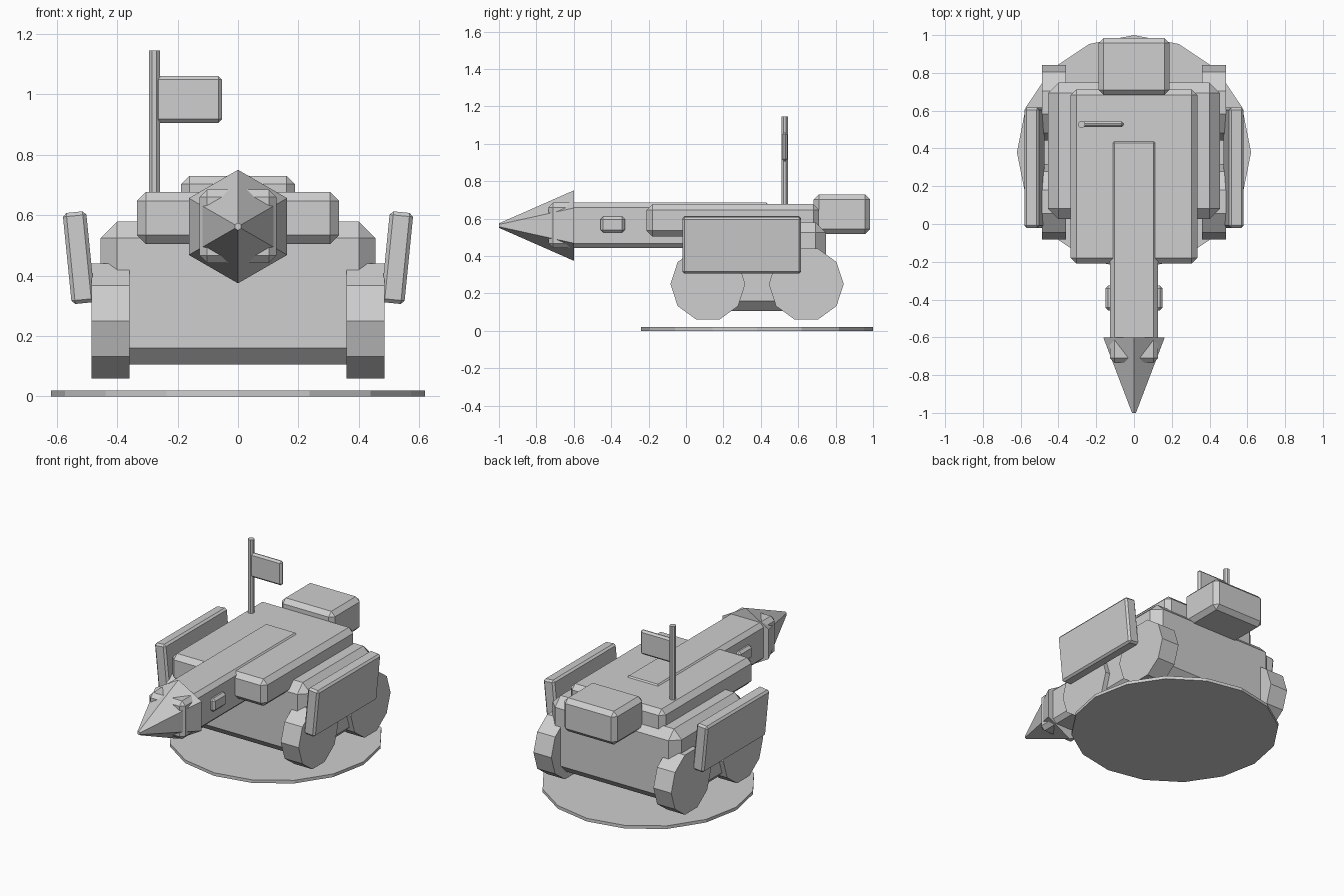
import bpy
from math import pi, radians
from mathutils import Vector

default = bpy.data.objects.get("Cube")
if default:
    bpy.data.objects.remove(default, do_unlink=True)

grey = bpy.data.materials.new("light_grey")
grey.use_nodes = True
colour = (0.62, 0.62, 0.62, 1)
grey.diffuse_color = colour
grey.node_tree.nodes["Principled BSDF"].inputs["Base Color"].default_value = colour


def finish(name):
    obj = bpy.context.object
    obj.name = obj.data.name = name
    obj.data.materials.append(grey)
    return obj


def box(name, low, high, bevel, tilt=0):
    """Chamfered box between two corners, tilted about y."""
    low, high = Vector(low), Vector(high)
    bpy.ops.mesh.primitive_cube_add(size=1, location=(low + high) / 2)
    obj = finish(name)
    size = high - low
    for v in obj.data.vertices:
        v.co = v.co * size
    obj.rotation_euler.y = tilt
    mod = obj.modifiers.new("Chamfer", 'BEVEL')
    mod.width = bevel
    mod.segments = 1
    return obj


def cylinder(name, sides, radius, depth, location, rotation=(0, 0, 0)):
    bpy.ops.mesh.primitive_cylinder_add(vertices=sides, radius=radius, depth=depth,
                                        location=location, rotation=rotation)
    return finish(name)


# Ground disc
cylinder("base_disc", 16, 0.62, 0.02, (0, 0.38, 0.01))

# Hull, upper deck and rear box
box("hull", (-0.455, 0.026, 0.105), (0.455, 0.748, 0.58), 0.055)
box("upper_deck", (-0.335, -0.21, 0.505), (0.335, 0.712, 0.677), 0.03)
box("rear_box", (-0.188, 0.683, 0.517), (0.188, 0.985, 0.73), 0.027)

# Boom with its cross block and drill
box("boom", (-0.127, -0.735, 0.442), (0.127, 0.455, 0.685), 0.025)
box("boom_cross_block", (-0.152, -0.458, 0.525), (0.152, -0.326, 0.61), 0.015)
bpy.ops.mesh.primitive_cone_add(vertices=6, radius1=0.188, radius2=0.012, depth=0.4,
                                location=(0, -0.8, 0.5625), rotation=(pi / 2, 0, 0))
finish("drill_tip")

# Wheels and leaning side panels
for side, s in (("left", 1), ("right", -1)):
    for end, y in (("front", 0.117), ("rear", 0.643)):
        # A vertex of each wheel points straight along y
        cylinder(f"{end}_{side}_wheel", 10, 0.2, 0.126, (s * 0.423, y, 0.25),
                 (0, pi / 2, 0)).rotation_euler = (0, pi / 2, 0)
    x = s * 0.527
    box(f"{side}_panel", (x - 0.039, -0.02, 0.308), (x + 0.039, 0.616, 0.611),
        0.012, s * radians(5.7))

# Flag on its pole
cylinder("flag_pole", 8, 0.02, 0.52, (-0.277, 0.528, 0.885), (0, 0, pi / 8))
box("flag", (-0.275, 0.513, 0.906), (-0.053, 0.543, 1.061), 0.012)
